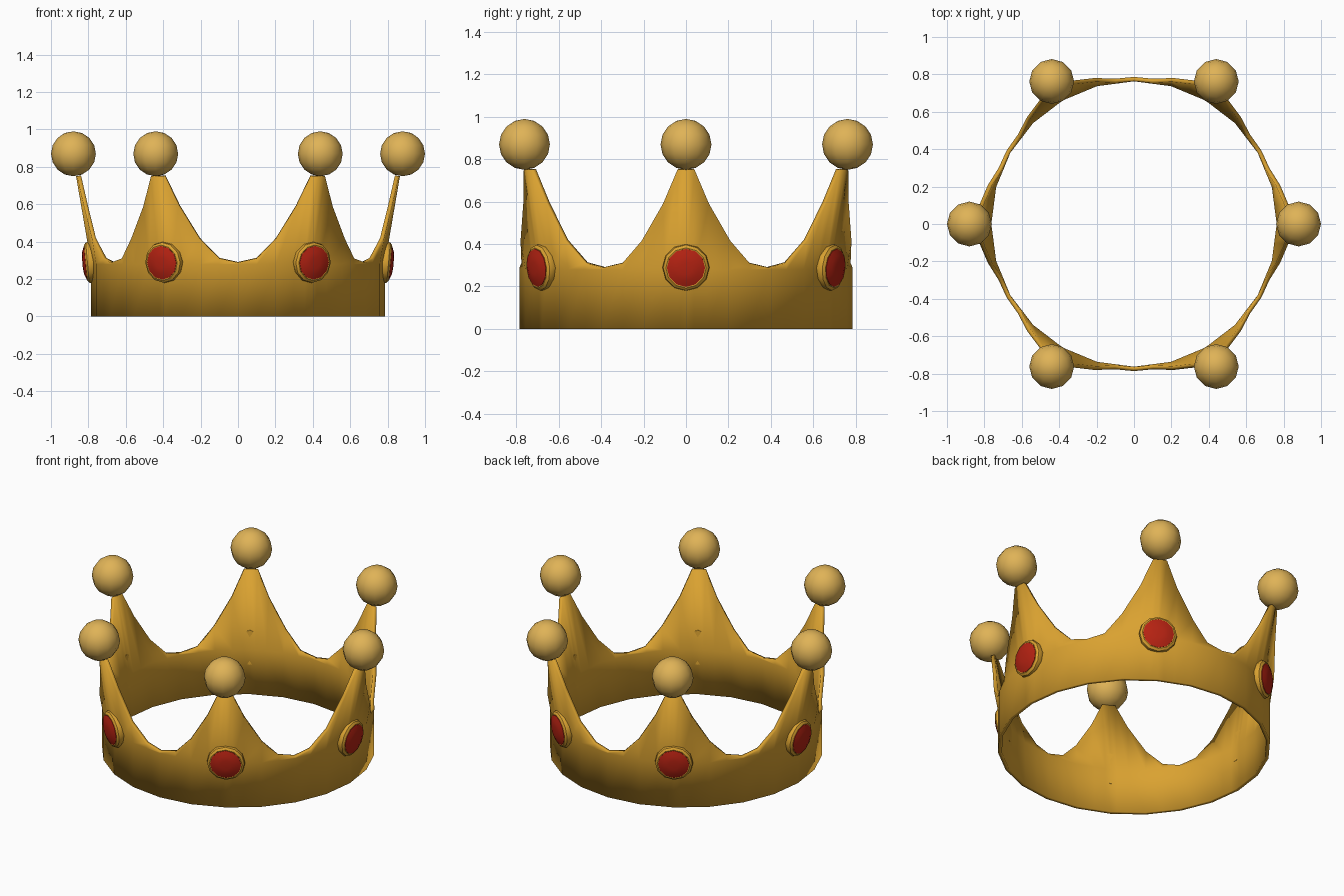
import bpy, bmesh, math
from mathutils import Matrix

if "Cube" in bpy.data.objects:
    bpy.data.objects.remove(bpy.data.objects["Cube"])


def material(name, rgb):
    m = bpy.data.materials.new(name)
    m.diffuse_color = (*rgb, 1)
    m.use_nodes = True
    m.node_tree.nodes["Principled BSDF"].inputs["Base Color"].default_value = m.diffuse_color
    return m


GOLD = material("gold", (0.70, 0.36, 0.03))
PALE = material("pale gold", (0.74, 0.45, 0.095))
RED = material("ruby red", (0.46, 0.016, 0.006))


def finish(bm, name, mat, angle=40):
    bmesh.ops.recalc_face_normals(bm, faces=bm.faces)
    me = bpy.data.meshes.new(name)
    bm.to_mesh(me)
    bm.free()
    me.materials.append(mat)
    ob = bpy.data.objects.new(name, me)
    bpy.context.collection.objects.link(ob)
    bpy.context.view_layer.objects.active = ob
    ob.select_set(True)
    bpy.ops.object.shade_smooth_by_angle(angle=math.radians(angle))
    ob.select_set(False)
    return ob


R, LOW = 0.785, 0.28
# top edge of the wall: degrees from a tip, height
HALF = [(2.7, 0.75), (7.5, 0.59), (15, 0.415), (22.5, 0.31)]
EDGE = [(-a, z) for a, z in reversed(HALF)] + [(0, 0.75)] + HALF + [(30, 0.288)]


def wall_point(deg, z):
    # 24-sided ring that flares outward above the band
    r = R + max(0, z - LOW) * 0.172
    r *= math.cos(math.radians(7.5)) / math.cos(math.radians(deg % 15 - 7.5))
    a = math.radians(deg)
    return (r * math.cos(a), r * math.sin(a), z)


# crown wall: straight band below, six flared points above
bm = bmesh.new()
cols = []
for k in range(6):
    for d, top in EDGE:
        cols.append([bm.verts.new(wall_point(60 * k + d, z)) for z in (0, LOW, top)])
for c, n in zip(cols, cols[1:] + cols[:1]):
    for j in (0, 1):
        bm.faces.new((c[j], n[j], n[j + 1], c[j + 1]))
wall = finish(bm, "crown_wall", GOLD)
solid = wall.modifiers.new("thickness", 'SOLIDIFY')
solid.thickness = 0.022
solid.offset = -1


def lathe(name, profile, mat, place, sides=12):
    # turned disc facing local +z; profile is (radius, height), closed at both ends
    bm = bmesh.new()
    rings = []
    for r, h in profile:
        rings.append([bm.verts.new((r * math.cos(2 * math.pi * i / sides),
                                    r * math.sin(2 * math.pi * i / sides), h))
                      for i in range(sides)])
    for a, b in zip(rings, rings[1:]):
        for i in range(sides):
            j = (i + 1) % sides
            bm.faces.new((a[i], a[j], b[j], b[i]))
    bm.faces.new(rings[0])
    bm.faces.new(rings[-1])
    bm.transform(place)
    return finish(bm, name, mat)


for k in range(6):
    turn = Matrix.Rotation(math.radians(60 * k), 4, 'Z')
    # ball on each tip
    bm = bmesh.new()
    bmesh.ops.create_uvsphere(bm, u_segments=12, v_segments=8, radius=0.12)
    bm.transform(turn @ Matrix.Translation((0.88, 0, 0.87)))
    finish(bm, f"tip_ball_{k + 1}", PALE, 60)
    # jewel and its setting
    place = turn @ Matrix.Translation((R, 0, 0.29)) @ Matrix.Rotation(math.radians(95), 4, 'Y')
    lathe(f"jewel_setting_{k + 1}",
          [(0.105, -0.015), (0.111, 0.005), (0.108, 0.02), (0.095, 0.03), (0.088, 0.028)], GOLD, place)
    lathe(f"jewel_{k + 1}", [(0.09, 0.02), (0.09, 0.031), (0.06, 0.043), (0.03, 0.047)], RED, place)
